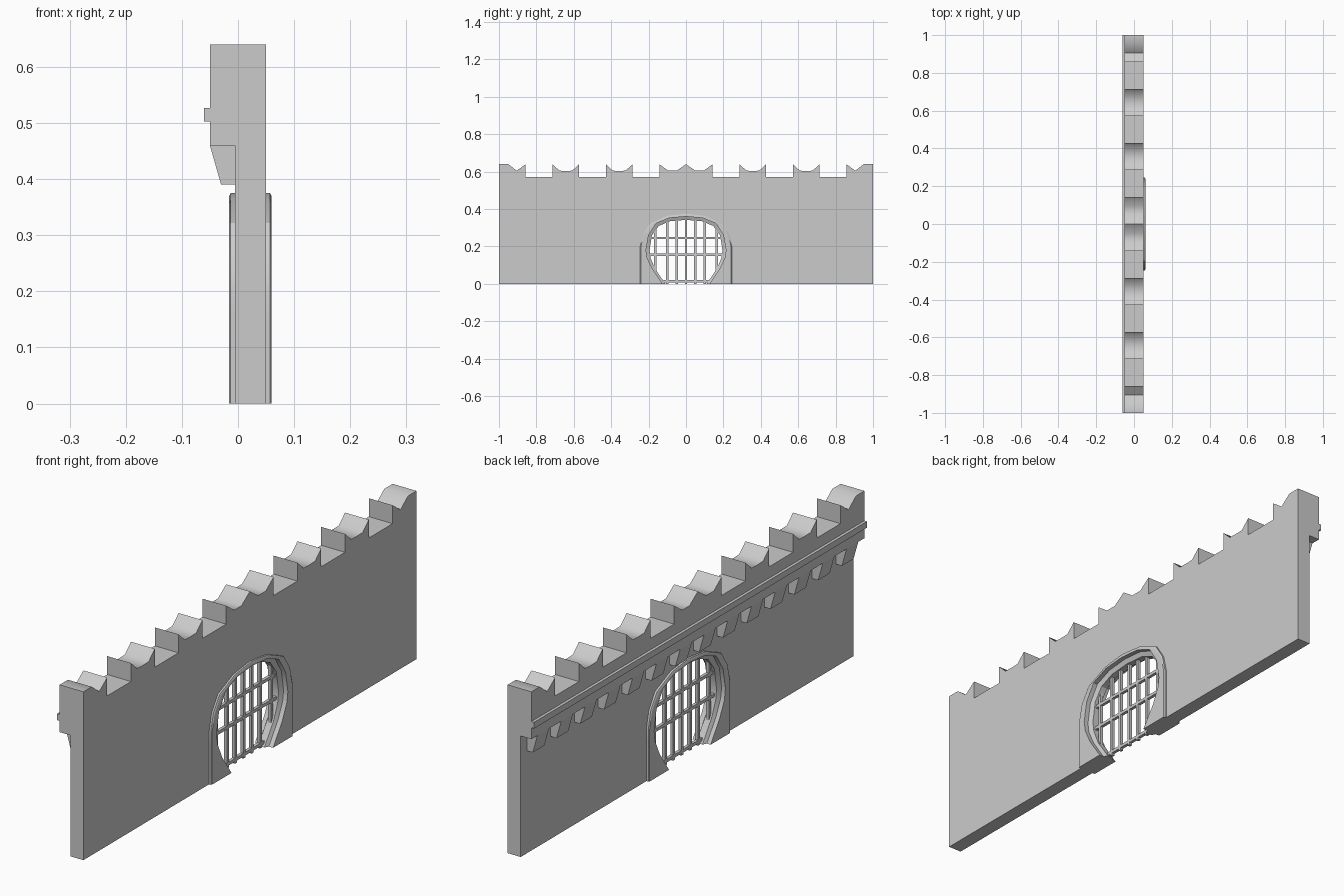
import bpy, bmesh, math

if "Cube" in bpy.data.objects:
    bpy.data.objects.remove(bpy.data.objects["Cube"])


def finish(name, bm, smooth=None):
    bmesh.ops.recalc_face_normals(bm, faces=bm.faces)
    me = bpy.data.meshes.new(name)
    bm.to_mesh(me)
    bm.free()
    ob = bpy.data.objects.new(name, me)
    bpy.context.collection.objects.link(ob)
    if smooth:
        bpy.ops.object.select_all(action='DESELECT')
        ob.select_set(True)
        bpy.context.view_layer.objects.active = ob
        bpy.ops.object.shade_smooth_by_angle(angle=math.radians(smooth))
    return ob


def slab(name, outline, x0, x1, smooth=None):
    """Extrude a (y, z) outline along x."""
    bm = bmesh.new()
    f = bm.faces.new([bm.verts.new((x0, y, z)) for y, z in outline])
    ext = bmesh.ops.extrude_face_region(bm, geom=[f])
    for v in ext['geom']:
        if isinstance(v, bmesh.types.BMVert):
            v.co.x = x1
    return finish(name, bm, smooth)


def box(name, x0, x1, y0, y1, z0, z1):
    return slab(name, [(y0, z0), (y1, z0), (y1, z1), (y0, z1)], x0, x1)


def full(half):
    """Mirror a half arch, running from +y foot over the crown to -y foot."""
    return half + [(-y, z) for y, z in reversed(half[:-1])]


# Arch contours (half, foot to crown)
outer = full([(.245, 0), (.245, .08), (.245, .15), (.245, .2), (.23, .265),
              (.193, .322), (.1, .363), (0, .375)])
mouth = full([(.125, 0), (.18, .08), (.208, .14), (.214, .18), (.2, .26),
              (.16, .323), (.09, .352), (0, .36)])
throat = full([(.11, 0), (.165, .08), (.19, .14), (.195, .18), (.182, .26),
               (.145, .31), (.085, .335), (0, .342)])
notch = [((a + c) / 2, (b + d) / 2) for (a, b), (c, d) in zip(outer, mouth)]

# Lower wall with the gateway left open
slab("wall", [(-1, 0), (-1, .46), (1, .46), (1, 0)] + notch, -.005, .05)

# Parapet with notched merlons
T, D, G = .64, .605, .57
right = [(0, T), (.05, D), (.095, D), (1 / 7, T)]
for k in range(1, 4):
    a, b = (2 * k - 1) / 7, 2 * k / 7
    right += [(a, G), (b, G), (b, T)]
    if k < 3:
        e = b + 1 / 7
        right += [(b + .037, D), (b + .072, D - .001), (e - .037, D), (e, T)]
    else:
        right += [(.905, D), (.95, T), (1, T)]
left = [(-y, z) for y, z in reversed(right[1:])]
slab("parapet", left + right + [(1, .46), (-1, .46)], -.05, .05, 60)

# String course and corbels on the outer face
box("string_course", -.061, -.05, -1, 1, .503, .527)
for i in range(14):
    y = (i - 6.5) / 7
    bm = bmesh.new()
    prof = [(-.05, .46), (-.03, .39), (-.005, .39), (-.005, .46)]
    a, b = [[bm.verts.new((x, y + s * .035, z)) for x, z in prof] for s in (-1, 1)]
    bm.faces.new(a)
    bm.faces.new(b)
    for j in range(4):
        bm.faces.new([a[j], a[j - 1], b[j - 1], b[j]])
    finish("corbel", bm)

# Gate surround: cross-section rings lofted along the arch
outer_in = [(y * .985, z * .985) for y, z in outer]
rings = [(-.013, outer), (.057, outer), (.06, outer_in), (.06, mouth), (.042, mouth),
         (.034, throat), (.008, throat), (.0, mouth), (-.016, mouth), (-.016, outer_in)]
bm = bmesh.new()
vs = [[bm.verts.new((x, y, z)) for y, z in c] for x, c in rings]
for i in range(len(vs)):
    p, q = vs[i - 1], vs[i]
    for j in range(len(p) - 1):
        bm.faces.new([p[j], p[j + 1], q[j + 1], q[j]])
for e in (0, -1):
    bm.faces.new([r[e] for r in vs])
finish("gate_surround", bm, 30)

# Portcullis grille
GX, W = .021, .006
for y, z0, z1 in [(0, 0, .346), (.05, 0, .343), (.1, 0, .335), (.165, .07, .29)]:
    for s in ((1, -1) if y else (1,)):
        box("grille_upright", GX - W, GX + W, s * y - W, s * y + W, z0, z1)
for z, h in [(.155, .198), (.245, .192)]:
    box("grille_crossbar", GX - W, GX + W, -h, h, z - W, z + W)
box("grille_sill", GX - W, GX + W, -.12, .12, .008, .02)
